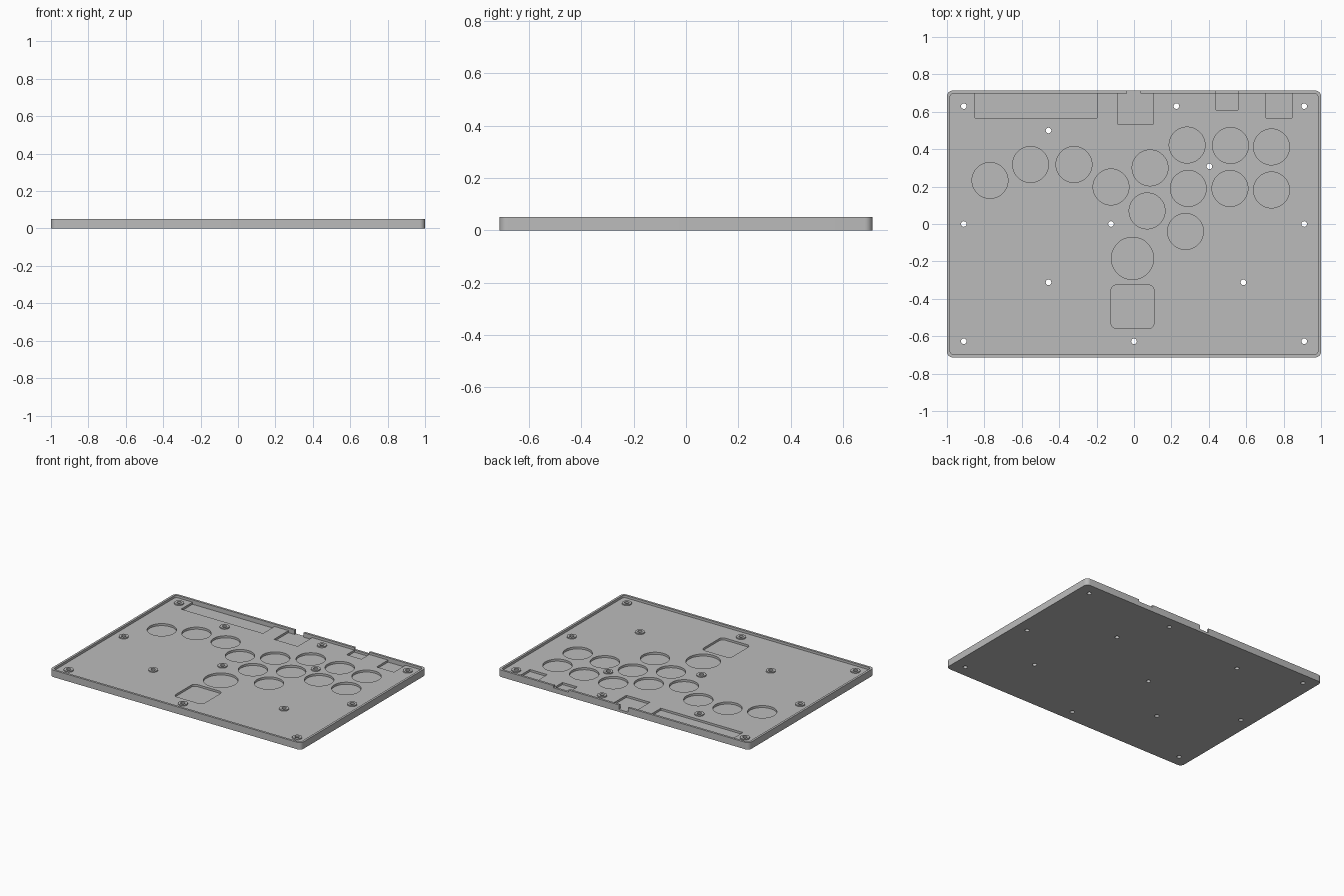
import bpy, math

cube = bpy.data.objects.get("Cube")
if cube:
    bpy.data.objects.remove(cube, do_unlink=True)

HX, HY, TOP = 1.0, 0.713, 0.05
WALL, FLOOR, POCKET, BOSS = 0.016, 0.033, 0.018, 0.041
ABOVE = 0.08

grey = bpy.data.materials.new("plain grey")
grey.use_nodes = True
grey.diffuse_color = (0.5, 0.5, 0.5, 1)
grey.node_tree.nodes["Principled BSDF"].inputs["Base Color"].default_value = (0.5, 0.5, 0.5, 1)


def prism(name, outlines, z0, z1):
    """Extrude closed outlines straight up into one mesh object."""
    verts, faces = [], []
    for pts in outlines:
        n, s = len(pts), len(verts)
        verts += [(x, y, z) for z in (z0, z1) for x, y in pts]
        faces.append([s + i for i in reversed(range(n))])
        faces.append([s + n + i for i in range(n)])
        for i in range(n):
            j = (i + 1) % n
            faces.append([s + i, s + j, s + n + j, s + n + i])
    mesh = bpy.data.meshes.new(name)
    mesh.from_pydata(verts, [], faces)
    mesh.materials.append(grey)
    obj = bpy.data.objects.new(name, mesh)
    bpy.context.collection.objects.link(obj)
    return obj


def circle(x, y, r, n=48):
    return [(x + r * math.cos(math.tau * i / n), y + r * math.sin(math.tau * i / n)) for i in range(n)]


def rect(x0, x1, y0, y1, r=0, steps=8):
    corners = [(x1, y1, 1, 1), (x0, y1, -1, 1), (x0, y0, -1, -1), (x1, y0, 1, -1)]
    if not r:
        return [(x, y) for x, y, _, _ in corners]
    pts = []
    for k, (x, y, sx, sy) in enumerate(corners):
        for i in range(steps + 1):
            a = math.pi / 2 * (k + i / steps)
            pts.append((x - sx * r + r * math.cos(a), y - sy * r + r * math.sin(a)))
    return pts


def combine(target, tool, operation):
    mod = target.modifiers.new(tool.name, 'BOOLEAN')
    mod.operation, mod.object, mod.solver = operation, tool, 'EXACT'
    bpy.ops.object.select_all(action='DESELECT')
    bpy.context.view_layer.objects.active = target
    target.select_set(True)
    bpy.ops.object.modifier_apply(modifier=mod.name)
    bpy.data.objects.remove(tool, do_unlink=True)


# Tray with rounded corners and a raised rim
tray = prism("controller_tray", [rect(-HX, HX, -HY, HY, 0.03)], 0, TOP)
ix, iy = HX - WALL, HY - WALL
combine(tray, prism("cavity", [rect(-ix, ix, -iy, iy, 0.02)], FLOOR, ABOVE), 'DIFFERENCE')

# Round button pockets and the rounded square pocket
buttons = [(-.77, .233), (-.553, .318), (-.321, .318), (-.123, .198), (.086, .30),
           (.07, .07), (.284, .422), (.516, .42), (.735, .412), (.29, .19),
           (.513, .19), (.735, .182), (.275, -.04)]
pockets = [circle(x, y, 0.096) for x, y in buttons]
pockets.append(circle(-.008, -.184, 0.113))
pockets.append(rect(-.123, .107, -.559, -.326, 0.03))

# Component pockets along the back wall
for x0, x1, y0 in [(-.85, -.197, .567), (-.086, .102, .533), (.438, .556, .61), (.707, .845, .567)]:
    pockets.append(rect(x0, x1, y0, iy))
combine(tray, prism("pockets", pockets, POCKET, ABOVE), 'DIFFERENCE')

# Connector notches in the back wall
combine(tray, prism("port_notch", [rect(-.037, .035, iy - .02, HY + .05)], POCKET, ABOVE), 'DIFFERENCE')
combine(tray, prism("side_notch", [rect(.438, .556, iy - .02, HY + .05)], 0.034, ABOVE), 'DIFFERENCE')

# Screw bosses with holes right through
screws = [(x, y) for x in (-.91, .91) for y in (-.627, 0, .63)]
screws += [(-.457, .50), (.227, .63), (.403, .308), (-.123, 0), (-.457, -.312), (.585, -.312), (0, -.627)]
combine(tray, prism("bosses", [circle(x, y, .032, 32) for x, y in screws], FLOOR - .01, BOSS), 'UNION')
combine(tray, prism("screw_holes", [circle(x, y, .015, 24) for x, y in screws], -.05, ABOVE), 'DIFFERENCE')

tray.select_set(True)
bpy.context.view_layer.objects.active = tray
bpy.ops.object.shade_smooth_by_angle(angle=math.radians(30))
